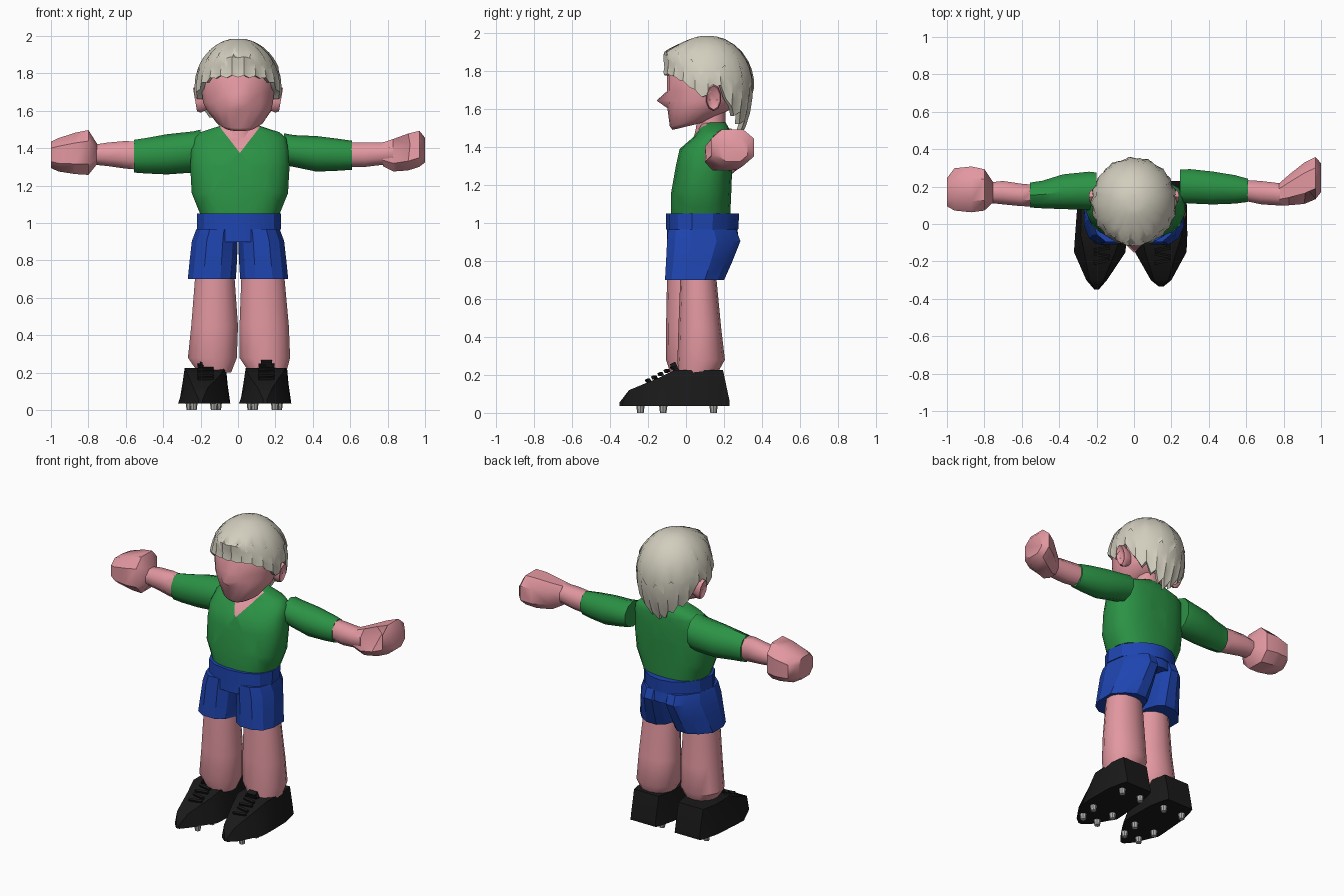
import bpy, bmesh, math
from mathutils import Vector

if "Cube" in bpy.data.objects:
    bpy.data.objects.remove(bpy.data.objects["Cube"])


def material(name, rgb):
    m = bpy.data.materials.new(name)
    m.diffuse_color = (*rgb, 1)
    m.use_nodes = True
    m.node_tree.nodes["Principled BSDF"].inputs["Base Color"].default_value = m.diffuse_color
    return m


SKIN = material("skin pink", (0.76, 0.31, 0.35))
GREEN = material("shirt green", (0.024, 0.29, 0.06))
BLUE = material("shorts blue", (0.013, 0.058, 0.43))
HAIR = material("pale hair", (0.64, 0.61, 0.51))
BLACK = material("boot black", (0.01, 0.01, 0.01))
GREY = material("stud grey", (0.42, 0.42, 0.40))


def finish(name, bm, mats, angle):
    bmesh.ops.recalc_face_normals(bm, faces=bm.faces)
    me = bpy.data.meshes.new(name)
    bm.to_mesh(me)
    bm.free()
    ob = bpy.data.objects.new(name, me)
    bpy.context.collection.objects.link(ob)
    for m in mats:
        me.materials.append(m)
    bpy.ops.object.select_all(action='DESELECT')
    ob.select_set(True)
    bpy.context.view_layer.objects.active = ob
    bpy.ops.object.shade_smooth_by_angle(angle=math.radians(angle))
    return ob


def skin_rings(rings, caps=True):
    """Bridge a list of equal-length closed point rings."""
    bm = bmesh.new()
    vs = [[bm.verts.new(p) for p in r] for r in rings]
    n = len(vs[0])
    for a, b in zip(vs, vs[1:]):
        for i in range(n):
            j = (i + 1) % n
            bm.faces.new((a[i], a[j], b[j], b[i]))
    if caps:
        bm.faces.new(vs[0])
        bm.faces.new(vs[-1])
    return bm


def oval(n, a, b, power=2.0):
    pts = []
    for i in range(n):
        t = (i + .5) * math.tau / n
        c, s = math.cos(t), math.sin(t)
        pts.append((a * math.copysign(abs(c) ** (2 / power), c),
                    b * math.copysign(abs(s) ** (2 / power), s)))
    return pts


def upright(secs, n, power=2.0):
    """Sections: z, centre x, half width, front y, back y."""
    return skin_rings([[(cx + u, (y0 + y1) / 2 + v, z)
                        for u, v in oval(n, rx, (y1 - y0) / 2, power)]
                       for z, cx, rx, y0, y1 in secs])


def sideways(secs, n, power=2.0):
    """Sections: x, front y, back y, low z, high z."""
    return skin_rings([[(x, (y0 + y1) / 2 + u, (z0 + z1) / 2 + v)
                        for u, v in oval(n, (y1 - y0) / 2, (z1 - z0) / 2, power)]
                       for x, y0, y1, z0, z1 in secs])


# head: the jaw slopes up to the neck and the nose is pulled out of the face
bm = upright([(1.515, .01, .085, -.07, .12), (1.535, .01, .125, -.085, .18),
              (1.605, .005, .175, -.098, .25), (1.645, 0, .19, -.10, .27),
              (1.695, 0, .195, -.10, .285), (1.78, 0, .20, -.10, .29),
              (1.88, 0, .15, -.03, .24)], 18)
for v in bm.verts:
    if v.co.z < 1.58:
        v.co.z += (v.co.y - .03) * .24
    if abs(v.co.x) < .01 and v.co.y < -.08 and abs(v.co.z - 1.645) < .01:
        v.co.y = -.155
finish("head", bm, [SKIN], 100)
finish("neck", upright([(1.42, .01, .10, .03, .22), (1.50, .01, .08, .05, .21),
                        (1.60, .01, .08, .06, .21)], 12), [SKIN], 40)

# ears: flared rims with a shallow hollow
for s in (-1, 1):
    secs = [(.17, .03, .05), (.212, .042, .07), (.230, .036, .062), (.216, .02, .035)]
    rings = [[(s * (x + (.012 * v / .07)), .145 + u, 1.66 + v)
              for u, v in oval(10, a, b)] for x, a, b in secs]
    finish("ear", skin_rings(rings), [SKIN], 40)

# hair: ridged domes whose lower edge depends on direction
EDGE = [(0, 1.785), (35, 1.78), (55, 1.75), (70, 1.71), (80, 1.67), (90, 1.67), (98, 1.72),
        (110, 1.72), (118, 1.62), (145, 1.55), (165, 1.49), (180, 1.475)]


def hair_edge(deg):
    for (a, za), (b, zb) in zip(EDGE, EDGE[1:]):
        if deg <= b:
            return za + (zb - za) * (deg - a) / (b - a)
    return EDGE[-1][1]


def hair_point(phi, u, ridge, reach, zig, scale):
    deg = abs(math.degrees(math.atan2(math.sin(phi), math.cos(phi))))
    low = hair_edge(deg)
    low = 1.985 - (1.985 - low) * reach + ridge * zig * (1 if deg > 130 or reach < 1 else .3)
    z = 1.985 - (1.985 - low) * (1 - math.cos(u * math.pi / 2))
    h = (z - 1.73) / (.258 if z > 1.73 else .40)
    r = math.sqrt(max(0, 1 - h * h)) * scale * (1 + .025 * ridge * u)
    r *= 1 + .26 * max(0, math.cos(phi)) ** 3 * math.exp(-((z - 1.90) / .05) ** 2)
    return (.228 * r * math.sin(phi), .115 - .237 * r * math.cos(phi), z)


def hair_layer(name, n, reach, zig, scale, turn):
    def ring(u, k):
        return [hair_point((i + turn) * math.tau / n, u, 1 if i % 2 else -1, reach, zig, k)
                for i in range(n)]
    rows = [ring(u, scale) for u in (.06, .22, .38, .52, .66, .78, .9, 1.0)]
    if reach == 1:
        rows.append(ring(1.0, .86))
    bm = skin_rings(rows, caps=False)
    bm.verts.ensure_lookup_table()
    bm.faces.new(bm.verts[:n])
    finish(name, bm, [HAIR], 38)


hair_layer("hair", 44, 1, .022, 1.0, 0)
hair_layer("hair_upper_layer", 30, .60, .035, 1.012, .5)

# shirt body, with a neckline cut in the front
bm = upright([(1.05, .01, .215, -.08, .235), (1.16, .01, .26, -.08, .24),
              (1.30, .01, .268, -.055, .245), (1.39, .01, .262, -.035, .245),
              (1.455, .01, .25, .04, .24), (1.485, .01, .215, .06, .235),
              (1.53, .01, .075, .08, .21)], 20, 2.5)
v_tip = Vector((.01, 0, 1.375))
for s in (-1, 1):
    bmesh.ops.bisect_plane(bm, geom=bm.verts[:] + bm.edges[:] + bm.faces[:],
                           plane_co=v_tip, plane_no=Vector((s * .11, 0, -.085)))
for f in bm.faces:
    c = f.calc_center_median()
    if c.y < .11 and c.z - v_tip.z > abs(c.x - v_tip.x) * 1.29:
        f.material_index = 1
finish("shirt", bm, [GREEN, SKIN], 40)
finish("waist", upright([(1.0, 0, .2, -.08, .22), (1.052, 0, .205, -.075, .232)], 12, 2.5), [SKIN], 40)

# sleeves
finish("left_sleeve", sideways([(-.20, .08, .28, 1.28, 1.50), (-.24, .07, .285, 1.27, 1.49),
                                (-.38, .075, .27, 1.26, 1.475), (-.49, .08, .235, 1.265, 1.455),
                                (-.555, .085, .225, 1.27, 1.445)], 10), [GREEN], 40)
finish("right_sleeve", sideways([(.245, .11, .295, 1.31, 1.48), (.30, .105, .298, 1.30, 1.47),
                                 (.42, .10, .285, 1.275, 1.465), (.54, .105, .265, 1.28, 1.45),
                                 (.61, .115, .245, 1.285, 1.44)], 10), [GREEN], 40)

# forearms
finish("left_forearm", sideways([(-.54, .09, .215, 1.28, 1.44), (-.60, .09, .22, 1.285, 1.445),
                                 (-.70, .10, .235, 1.30, 1.435), (-.79, .11, .225, 1.31, 1.42)],
                                8), [SKIN], 50)
finish("right_forearm", sideways([(.59, .12, .24, 1.295, 1.437), (.68, .10, .235, 1.295, 1.437),
                                  (.76, .095, .225, 1.305, 1.435), (.83, .095, .22, 1.31, 1.445)],
                                 8), [SKIN], 50)

# fists, the right one with a hollow in its upper front
finish("left_fist", sideways([(-.755, .11, .23, 1.31, 1.43), (-.80, .065, .30, 1.25, 1.505),
                              (-.87, .055, .315, 1.255, 1.49), (-.96, .065, .305, 1.27, 1.46),
                              (-1.0, .09, .25, 1.29, 1.44)], 8, 2.6), [SKIN], 40)
bm = sideways([(.775, .10, .22, 1.30, 1.435), (.83, .095, .27, 1.27, 1.455),
               (.91, .10, .335, 1.275, 1.485), (.97, .125, .365, 1.295, 1.50),
               (1.0, .165, .33, 1.32, 1.46)], 8, 2.5)
dip = max((v for v in bm.verts if abs(v.co.x - .91) < .01), key=lambda v: v.co.z - v.co.y)
dip.co = (.92, .20, 1.42)
finish("right_fist", bm, [SKIN], 40)


def taper_back(bm):
    """Narrow the seat of the shorts towards the back."""
    for v in bm.verts:
        v.co.x *= 1 - 1.9 * max(0, v.co.y - .10)
    return bm


# shorts: waistband, hips and two flared legs
finish("waistband", taper_back(upright([(.965, .005, .23, -.105, .275),
                                        (1.05, .005, .23, -.105, .28)], 14, 2.4)), [BLUE], 25)
finish("shorts_hips", taper_back(upright([(.90, .003, .24, -.10, .28),
                                          (.97, .005, .222, -.10, .27)], 14, 2.4)), [BLUE], 25)
for s in (-1, 1):
    finish("shorts_leg", taper_back(upright([(.70, s * .140, .132, -.115, .205),
                                             (.80, s * .132, .130, -.11, .25),
                                             (.905, s * .124, .126, -.105, .292),
                                             (.967, s * .113, .113, -.10, .268)], 12, 2.5)),
           [BLUE], 20)

# bare legs, the left one standing slightly forward
finish("left_leg", upright([(.20, -.125, .09, -.08, .10), (.28, -.137, .134, -.105, .145),
                            (.45, -.125, .128, -.105, .13), (.71, -.124, .108, -.10, .12)],
                           14, 2.1), [SKIN], 40)
finish("right_leg", upright([(.20, .16, .10, -.04, .16), (.28, .143, .139, -.045, .205),
                             (.45, .14, .135, -.04, .185), (.71, .133, .118, -.03, .16)],
                            14, 2.1), [SKIN], 40)


def box(name, center, size, mat, tilt=0):
    bpy.ops.mesh.primitive_cube_add(size=1, location=center, rotation=(.45, 0, tilt))
    ob = bpy.context.object
    ob.name, ob.scale = name, size
    ob.data.materials.append(mat)


# boots with pointed toes, laces and six studs each
for side, cx, tip_x, tip_y in (("left", -.183, -.20, -.35), ("right", .143, .145, -.335)):
    # y, centre x, half width, height, top width ratio
    secs = [(tip_y, tip_x, .012, .055, .8), (-.30, tip_x, .055, .12, .7),
            (-.15, cx, .138, .182, .6), (-.06, cx + .005, .137, .225, .78),
            (.10, cx + .01, .130, .225, .84), (.195, cx + .012, .108, .225, .84),
            (.23, cx + .012, .095, .06, .95)]
    rings = []
    for y, x, w, h, k in secs:
        mid = .035 + (h - .035) * .55
        m = (1 + k) * .49
        rings.append([(x - w, y, .035), (x + w, y, .035), (x + w * m, y, mid),
                      (x + w * k, y, h), (x - w * k, y, h), (x - w * m, y, mid)])
    finish(side + "_boot", skin_rings(rings), [BLACK], 40)
    for i in range(5):
        box(side + "_lace", (cx + .01, -.20 + i * .033, .170 + i * .017),
            (.085, .014, .016), BLACK, .2 * (-1) ** i)
    box(side + "_boot_tongue", (cx + .01, -.06, .24), (.06, .03, .05), BLACK)
    for y, w in ((-.24, .055), (-.12, .075), (.145, .07)):
        for s in (-1, 1):
            bpy.ops.mesh.primitive_cone_add(vertices=8, radius1=.017, radius2=.022, depth=.038,
                                            location=(cx + s * w, y, .019))
            bpy.context.object.name = side + "_stud"
            bpy.context.object.data.materials.append(GREY)
